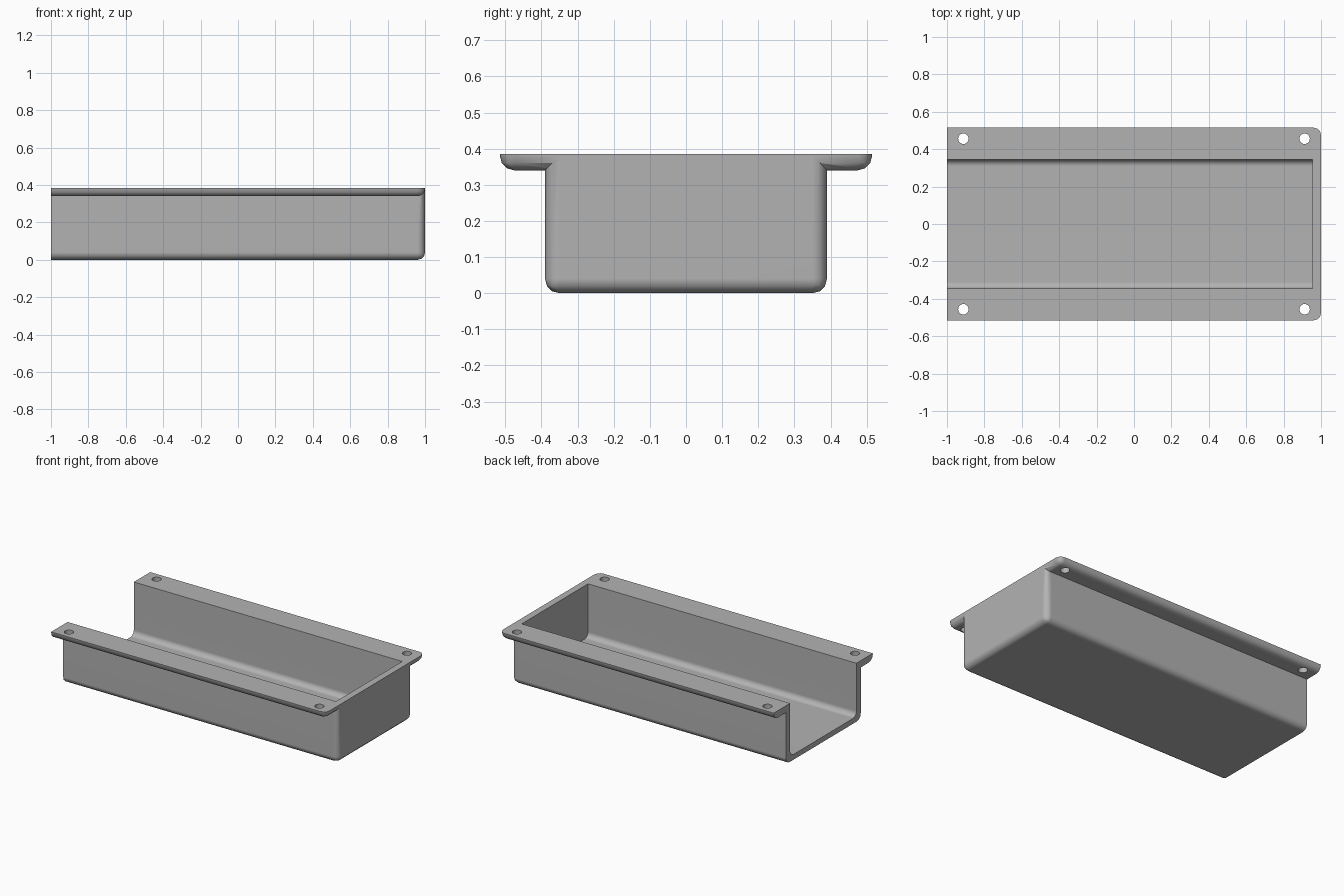
import bpy, bmesh, math
from mathutils import Matrix

if "Cube" in bpy.data.objects:
    bpy.data.objects.remove(bpy.data.objects["Cube"])

HEIGHT = 0.385
OUTER_Y, INNER_Y, RIM_Y = 0.39, 0.345, 0.515
WALL, ROUND = 0.045, 0.04

grey = bpy.data.materials.new("plain grey")
grey.use_nodes = True
grey.diffuse_color = (0.45, 0.45, 0.45, 1)
grey.node_tree.nodes["Principled BSDF"].inputs["Base Color"].default_value = (0.45, 0.45, 0.45, 1)


def to_object(name, bm):
    bmesh.ops.recalc_face_normals(bm, faces=bm.faces[:])
    mesh = bpy.data.meshes.new(name)
    bm.to_mesh(mesh)
    bm.free()
    obj = bpy.data.objects.new(name, mesh)
    bpy.context.collection.objects.link(obj)
    return obj


def rounded_block(name, x0, x1, half_y, z0, z1, pick, radius):
    """Box whose edges chosen by pick(midpoint, direction) are rounded."""
    bm = bmesh.new()
    bmesh.ops.create_cube(bm, size=1)
    for v in bm.verts:
        v.co.x = x1 if v.co.x > 0 else x0
        v.co.y *= 2 * half_y
        v.co.z = z1 if v.co.z > 0 else z0
    edges = []
    for e in bm.edges:
        a, b = e.verts[0].co, e.verts[1].co
        if pick((a + b) / 2, (b - a).normalized()):
            edges.append(e)
    bmesh.ops.bevel(bm, geom=edges, offset=radius, segments=3,
                    profile=0.5, affect='EDGES', clamp_overlap=True)
    return to_object(name, bm)


def combine(target, other, operation):
    mod = target.modifiers.new(operation.lower(), 'BOOLEAN')
    mod.operation, mod.solver, mod.object = operation, 'EXACT', other
    graph = bpy.context.evaluated_depsgraph_get()
    mesh = bpy.data.meshes.new_from_object(target.evaluated_get(graph))
    target.modifiers.clear()
    target.data = mesh
    bpy.data.objects.remove(other)


# Rounded everywhere except along the top and around the open end
def outer_edges(z_low):
    def pick(mid, d):
        if abs(d.z) > 0.9:
            return mid.x > 0
        return mid.z < z_low + 0.01 and mid.x > -0.9
    return pick


# Trough body and the mounting rim around its top
tray = rounded_block("tray", -1, 1, OUTER_Y, 0, HEIGHT, outer_edges(0), ROUND)
rim = rounded_block("rim", -1, 1, RIM_Y, HEIGHT - 0.045, HEIGHT,
                    outer_edges(HEIGHT - 0.045), ROUND)
combine(tray, rim, 'UNION')

# Cavity, open at one end, with coved long floor edges
cavity = rounded_block("cavity_cutter", -1.2, 1 - WALL, INNER_Y, 0.035, 0.6,
                       lambda m, d: abs(d.x) > 0.9 and m.z < 0.1, 0.035)
combine(tray, cavity, 'DIFFERENCE')

# Four screw holes
bm = bmesh.new()
for sx in (-1, 1):
    for sy in (-1, 1):
        bmesh.ops.create_cone(bm, cap_ends=True, segments=24, radius1=0.028,
                              radius2=0.028, depth=0.4,
                              matrix=Matrix.Translation((sx * 0.912, sy * 0.456, HEIGHT)))
combine(tray, to_object("hole_cutter", bm), 'DIFFERENCE')

# Finish: colour and smooth shading with crisp corners
tray.data.materials.clear()
tray.data.materials.append(grey)
for p in tray.data.polygons:
    p.material_index = 0
bpy.ops.object.select_all(action='DESELECT')
tray.select_set(True)
bpy.context.view_layer.objects.active = tray
bpy.ops.object.shade_smooth_by_angle(angle=math.radians(40))
weighted = tray.modifiers.new("clean_normals", 'WEIGHTED_NORMAL')
weighted.keep_sharp = True
